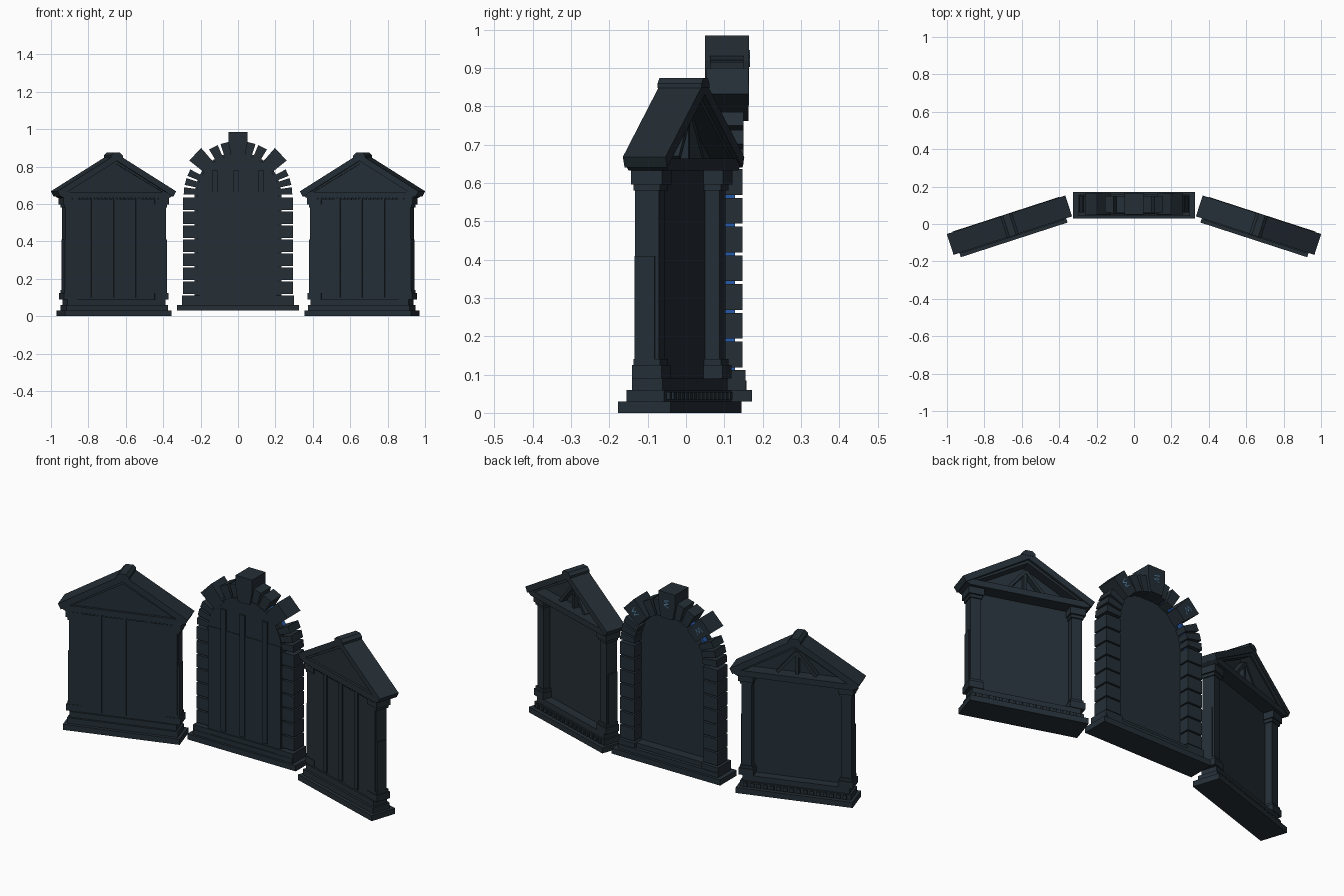
import bpy, bmesh, math
from mathutils import Matrix

old = bpy.data.objects.get("Cube")
if old:
    bpy.data.objects.remove(old, do_unlink=True)


def material(name, rgb):
    m = bpy.data.materials.new(name)
    m.use_nodes = True
    m.diffuse_color = (*rgb, 1)
    m.node_tree.nodes["Principled BSDF"].inputs["Base Color"].default_value = (*rgb, 1)
    return m


SLATE = material("dark slate", (0.018, 0.028, 0.037))
BLUE = material("deep blue", (0.02, 0.1, 0.4))
PALE = material("pale blue", (0.09, 0.22, 0.36))


def prism(name, pts, y0, y1, place=Matrix(), mat=SLATE):
    """Extrude an x-z outline from y0 to y1."""
    bm = bmesh.new()
    front = bm.faces.new([bm.verts.new((x, y0, z)) for x, z in pts])
    ext = bmesh.ops.extrude_face_region(bm, geom=[front])
    moved = [v for v in ext["geom"] if isinstance(v, bmesh.types.BMVert)]
    bmesh.ops.translate(bm, verts=moved, vec=(0, y1 - y0, 0))
    bmesh.ops.recalc_face_normals(bm, faces=bm.faces)
    bm.transform(place)
    mesh = bpy.data.meshes.new(name)
    bm.to_mesh(mesh)
    bm.free()
    mesh.materials.append(mat)
    ob = bpy.data.objects.new(name, mesh)
    bpy.context.collection.objects.link(ob)
    return ob


def box(name, x0, x1, y0, y1, z0, z1, place=Matrix(), mat=SLATE):
    return prism(name, [(x0, z0), (x1, z0), (x1, z1), (x0, z1)], y0, y1, place, mat)


def bar(name, a, b, width, y0, y1, place=Matrix(), mat=SLATE):
    """Straight bar between two x-z points."""
    dx, dz = b[0] - a[0], b[1] - a[1]
    k = width / 2 / math.hypot(dx, dz)
    nx, nz = -dz * k, dx * k
    pts = [(a[0] + nx, a[1] + nz), (a[0] - nx, a[1] - nz),
           (b[0] - nx, b[1] - nz), (b[0] + nx, b[1] + nz)]
    return prism(name, pts, y0, y1, place, mat)


def gabled_house(side):
    p = Matrix.Translation((side * 0.667, -0.003, 0)) @ Matrix.Rotation(math.radians(-18 * side), 4, 'Z')
    tag = "left_" if side > 0 else "right_"

    # stepped base with a row of dentils behind
    box(tag + "base_slab", -0.3, 0.3, -0.086, 0.058, 0, 0.03, p)
    box(tag + "base_step", -0.285, 0.285, -0.068, 0.036, 0.03, 0.06, p)
    box(tag + "plinth", -0.275, 0.275, -0.056, 0.028, 0.06, 0.09, p)
    for i in range(16):
        x = -0.255 + i * 0.034
        box(tag + "base_dentil", x - 0.01, x + 0.01, 0.03, 0.045, 0.035, 0.055, p)

    # wall with vertical battens and a dentil row under the cornice
    box(tag + "wall", -0.275, 0.275, -0.047, -0.02, 0.06, 0.64, p)
    for x in (-0.125, 0, 0.125):
        box(tag + "batten", x - 0.014, x + 0.014, -0.053, -0.046, 0.1, 0.63, p)
    for i in range(26):
        x = -0.2625 + i * 0.021
        box(tag + "cornice_dentil", x - 0.006, x + 0.006, -0.056, -0.04, 0.624, 0.637, p)

    # corner columns
    for s in (-1, 1):
        def block(name, x0, x1, y0, y1, z0, z1):
            box(tag + name, *sorted((s * x0, s * x1)), y0, y1, z0, z1, p)
        block("column_shaft", 0.23, 0.282, -0.045, 0.02, 0.13, 0.59)
        block("column_side_plate", 0.28, 0.287, -0.045, 0.01, 0.14, 0.41)
        block("column_foot", 0.218, 0.294, -0.05, 0.032, 0.09, 0.125)
        block("column_foot_ring", 0.224, 0.288, -0.047, 0.026, 0.125, 0.14)
        block("capital_ring", 0.224, 0.288, -0.047, 0.026, 0.58, 0.596)
        block("capital", 0.218, 0.296, -0.052, 0.034, 0.596, 0.637)

    # cornice, pediment and roof
    prism(tag + "cornice", [(-0.295, 0.632), (0.295, 0.632), (0.318, 0.645), (0.318, 0.664),
                            (-0.318, 0.664), (-0.318, 0.645)], -0.058, 0.05, p)
    prism(tag + "pediment", [(-0.29, 0.66), (0.29, 0.66), (0, 0.845)], -0.045, -0.015, p)
    prism(tag + "roof", [(0.333, 0.668), (0, 0.868), (-0.333, 0.668), (-0.318, 0.64),
                         (0, 0.831), (0.318, 0.64)], -0.062, 0.055, p)
    prism(tag + "inner_rake", [(0.3, 0.66), (0, 0.838), (-0.3, 0.66), (-0.268, 0.66),
                               (0, 0.815), (0.268, 0.66)], -0.052, 0.04, p)
    prism(tag + "ridge_cap", [(-0.033, 0.848), (0.033, 0.848), (0.033, 0.86), (0.018, 0.874),
                              (-0.018, 0.874), (-0.033, 0.86)], -0.064, 0.057, p)

    # open truss in the rear pediment
    box(tag + "king_post", -0.008, 0.008, -0.016, 0.012, 0.66, 0.79, p)
    for s in (-1, 1):
        bar(tag + "truss_brace", (s * 0.1, 0.665), (0, 0.785), 0.016, -0.016, 0.018, p)


for side in (-1, 1):
    gabled_house(side)

# central arch: stepped base
SPRING = 0.645
box("arch_base", -0.325, 0.325, 0.03, 0.172, 0.03, 0.06)
box("arch_step", -0.295, 0.295, 0.042, 0.158, 0.06, 0.085)
box("arch_sill", -0.21, 0.21, 0.048, 0.14, 0.085, 0.11)
for s in (-1, 1):
    box("arch_pedestal", *sorted((s * 0.2, s * 0.3)), 0.044, 0.155, 0.06, 0.112)


def arc(r, steps=24):
    return [(r * math.cos(math.pi * i / steps), SPRING + r * math.sin(math.pi * i / steps))
            for i in range(steps + 1)]


# arched door with seam and battens
prism("arch_door", [(-0.22, 0.085), (0.22, 0.085)] + arc(0.22), 0.057, 0.09)
box("door_lower_face", -0.218, 0.218, 0.054, 0.06, 0.1, 0.665)
for x in (-0.125, -0.01, 0.125):
    box("door_batten", x - 0.015, x + 0.015, 0.048, 0.058, 0.12, 0.78)


def arch_band(name, r0, r1, y0, y1, mat):
    pts = [(r1, 0.09)] + arc(r1) + [(-r1, 0.09), (-r0, 0.09)] + arc(r0)[::-1] + [(r0, 0.09)]
    prism(name, pts, y0, y1, mat=mat)


# core of the frame and the glowing band seen between stones
arch_band("frame_core", 0.212, 0.232, 0.07, 0.1, SLATE)
arch_band("glow_band", 0.216, 0.228, 0.1, 0.128, BLUE)


def radial(angle):
    """Put x across and z outward from the arch centre at this angle from upright."""
    return Matrix.Translation((0, 0, SPRING)) @ Matrix.Rotation(math.radians(angle), 4, 'Y')


def rune(place, r, y):
    marks = [(-0.018, 0.02), (0.014, 0.012), (-0.012, 0.0), (0.016, -0.008), (-0.016, -0.02)]
    for a, b in zip(marks, marks[1:]):
        bar("carved_mark", (a[0], r + a[1]), (b[0], r + b[1]), 0.005, y, y + 0.002, place, PALE)


# jamb stones and arch stones on both sides
for s in (-1, 1):
    for i in range(7):
        z = 0.119 + i * 0.075
        box("jamb_stone", *sorted((s * 0.205, s * 0.293)), 0.062, 0.148, z, z + 0.067)
    for angle, half in ((85, 0.019), (75, 0.019), (65, 0.019), (27, 0.026), (14, 0.024)):
        prism("arch_stone", [(-half * 0.75, 0.205), (half * 0.75, 0.205), (half, 0.29), (-half, 0.29)],
              0.062, 0.15, radial(s * angle))
    place = radial(s * 46)
    prism("large_arch_stone", [(-0.036, 0.205), (0.036, 0.205), (0.046, 0.318), (-0.046, 0.318)],
          0.052, 0.163, place)
    rune(place, 0.265, 0.163)

# keystone
prism("keystone", [(-0.035, 0.845), (0.035, 0.845), (0.05, 0.92), (0.05, 0.985),
                   (-0.05, 0.985), (-0.05, 0.92)], 0.05, 0.165)
rune(Matrix(), 0.925, 0.165)
